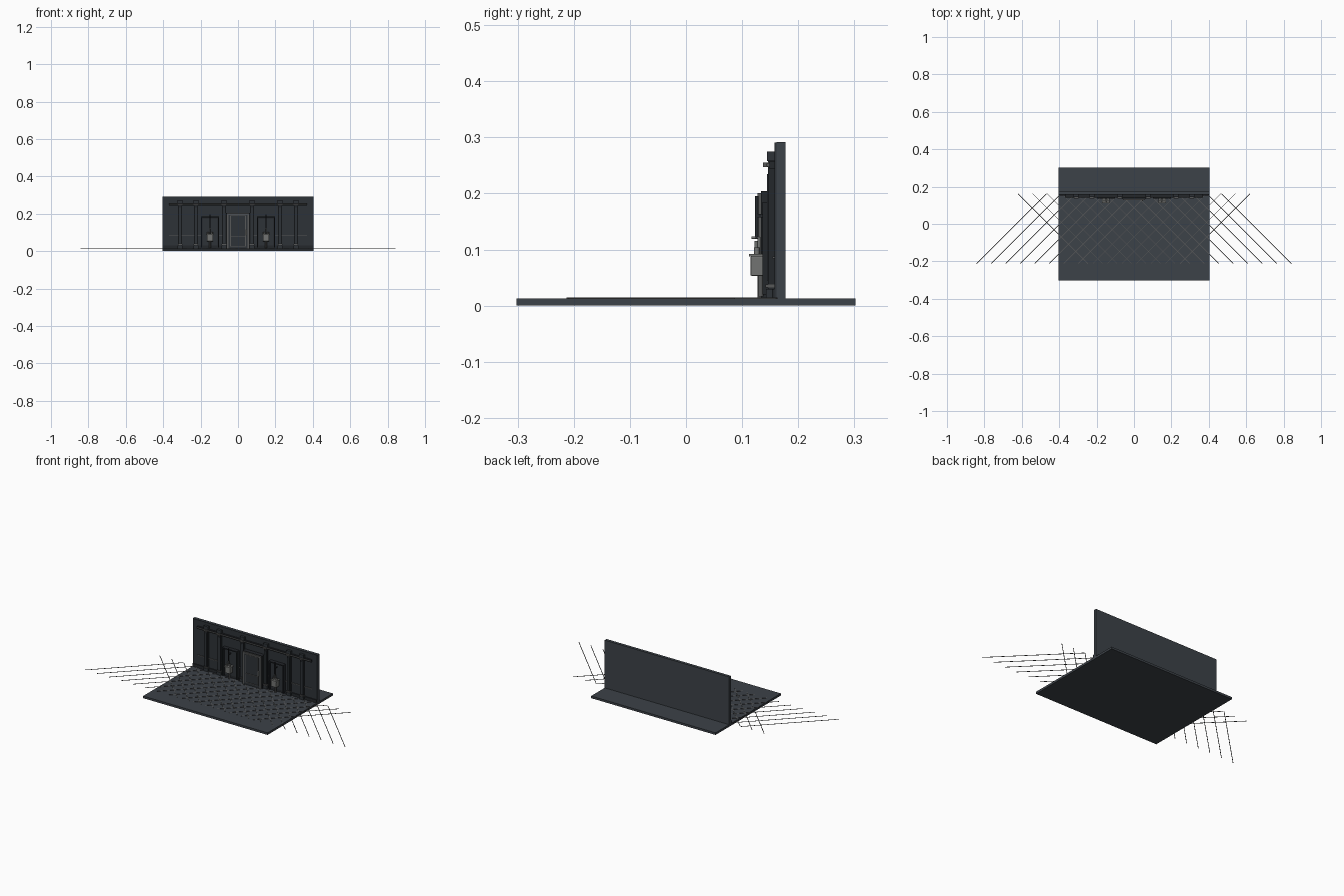
import bpy
import math

cube = bpy.data.objects.get("Cube")
if cube:
    bpy.data.objects.remove(cube, do_unlink=True)


def material(name, rgb):
    m = bpy.data.materials.new(name)
    m.use_nodes = True
    m.diffuse_color = (*rgb, 1)
    m.node_tree.nodes["Principled BSDF"].inputs["Base Color"].default_value = (*rgb, 1)
    return m


SLATE = material("slate", (0.046, 0.054, 0.065))
PANEL = material("dark panel", (0.027, 0.032, 0.038))
SHADE = material("charcoal", (0.017, 0.020, 0.024))
STEEL = material("dull steel", (0.17, 0.175, 0.17))
TRIM = material("worn trim", (0.095, 0.098, 0.098))


def box(name, mat, x, y, z, bevel=0):
    """Box from (low, high) ranges along each axis."""
    bpy.ops.mesh.primitive_cube_add(size=1, location=[sum(r) / 2 for r in (x, y, z)])
    o = bpy.context.object
    o.name = name
    o.scale = [r[1] - r[0] for r in (x, y, z)]
    bpy.ops.object.transform_apply(location=False, rotation=False, scale=True)
    o.data.materials.append(mat)
    if bevel:
        b = o.modifiers.new("Bevel", "BEVEL")
        b.width, b.segments = bevel, 2
    return o


def rod(name, mat, centre, radius, length, axis="z", sides=12):
    rot = {"x": (0, math.pi / 2, 0), "y": (math.pi / 2, 0, 0), "z": (0, 0, 0)}[axis]
    bpy.ops.mesh.primitive_cylinder_add(vertices=sides, radius=radius, depth=length,
                                        location=centre, rotation=rot)
    o = bpy.context.object
    o.name = name
    o.data.materials.append(mat)
    bpy.ops.object.shade_smooth_by_angle()
    return o


def around(c, half):
    return (c - half, c + half)


FLOOR = 0.0125

# Floor slab and main wall
box("floor", SLATE, (-0.403, 0.403), (-0.302, 0.302), (0, FLOOR))
box("wall", SLATE, (-0.403, 0.403), (0.161, 0.177), (FLOOR, 0.292))
box("wall_facing", PANEL, (-0.402, 0.402), (0.158, 0.161), (FLOOR, 0.291))

# Crossing floor strips, which run past the slab edges
for side in (1, -1):
    for i in range(15):
        strip = box("floor_strip", TRIM, around(0, 0.264), around(0, 0.0015), around(0, 0.001))
        strip.location = (side * (-0.655 + 0.0777 * i), -0.025, 0.0132)
        strip.rotation_euler.z = side * math.pi / 4

# Horizontal rails and skirting along the wall
box("upper_rail", SHADE, (-0.37, 0.37), (0.148, 0.158), (0.244, 0.257))
rod("upper_pipe", TRIM, (0, 0.146, 0.251), 0.003, 0.74, "x")
for s in (-1, 1):
    box("chair_rail", TRIM, sorted((s * 0.06, s * 0.37)), (0.154, 0.158), (0.084, 0.088))
    box("skirting", SHADE, sorted((s * 0.06, s * 0.402)), (0.153, 0.158), (FLOOR, 0.03))

# Pilasters with capitals, collars and bases
for s in (-1, 1):
    for px in (0.075, 0.225, 0.31):
        x = s * px
        box("pilaster", SHADE, around(x, 0.010), (0.146, 0.158), (FLOOR, 0.274))
        box("pilaster_face", PANEL, around(x, 0.006), (0.144, 0.146), (0.045, 0.235))
        box("capital", PANEL, around(x, 0.014), (0.144, 0.158), (0.258, 0.275))
        box("pilaster_collar", TRIM, around(x, 0.012), (0.137, 0.158), (0.247, 0.255))
        box("base", PANEL, around(x, 0.014), (0.143, 0.158), (FLOOR, 0.03))
        box("base_band", TRIM, around(x, 0.012), (0.142, 0.158), (0.032, 0.038))

# Door with a raised frame and cross bar
box("door_surround", SHADE, (-0.063, 0.063), (0.134, 0.158), (FLOOR, 0.204))
box("door_leaf", PANEL, (-0.052, 0.052), (0.130, 0.134), (FLOOR, 0.196))
for s in (-1, 1):
    box("door_jamb", TRIM, around(s * 0.055, 0.004), (0.127, 0.134), (FLOOR, 0.200))
    box("door_panel_stile", TRIM, around(s * 0.040, 0.0015), (0.127, 0.131), (0.025, 0.190))
box("door_head", TRIM, (-0.059, 0.059), (0.127, 0.134), (0.193, 0.201))
for z in (0.026, 0.078, 0.189):
    box("door_panel_rail", TRIM, (-0.040, 0.040), (0.127, 0.131), around(z, 0.0015))
rod("door_pull", STEEL, (0.046, 0.125, 0.100), 0.003, 0.03)

# Recessed bays, each with a basin and its fittings
for s in (-1, 1):
    c = s * 0.150
    box("bay_panel", SHADE, around(c, 0.048), (0.148, 0.158), (0.02, 0.185))
    box("bay_inset", PANEL, around(c, 0.040), (0.146, 0.148), (0.03, 0.176))
    for e in (-1, 1):
        box("bay_side", SHADE, around(c + e * 0.045, 0.003), (0.136, 0.148), (0.02, 0.185))
        rod("basin_knob", STEEL, (c + e * 0.010, 0.126, 0.098), 0.005, 0.012)
    box("bay_head", SHADE, around(c, 0.048), (0.136, 0.148), (0.179, 0.185))
    box("basin", STEEL, around(c, 0.017), (0.115, 0.141), (0.053, 0.088), 0.002)
    box("basin_rim", STEEL, around(c, 0.020), (0.112, 0.146), (0.088, 0.092))
    rod("basin_bracket", TRIM, (c, 0.133, 0.036), 0.005, 0.04)
    rod("basin_spout", STEEL, (c, 0.130, 0.107), 0.003, 0.03)
    rod("spout_tip", STEEL, (c, 0.124, 0.121), 0.0025, 0.014, "y")
    rod("slim_pipe", SHADE, (c, 0.126, 0.157), 0.003, 0.076)
    box("pipe_bracket", SHADE, around(c, 0.003), (0.126, 0.148), around(0.160, 0.003))
